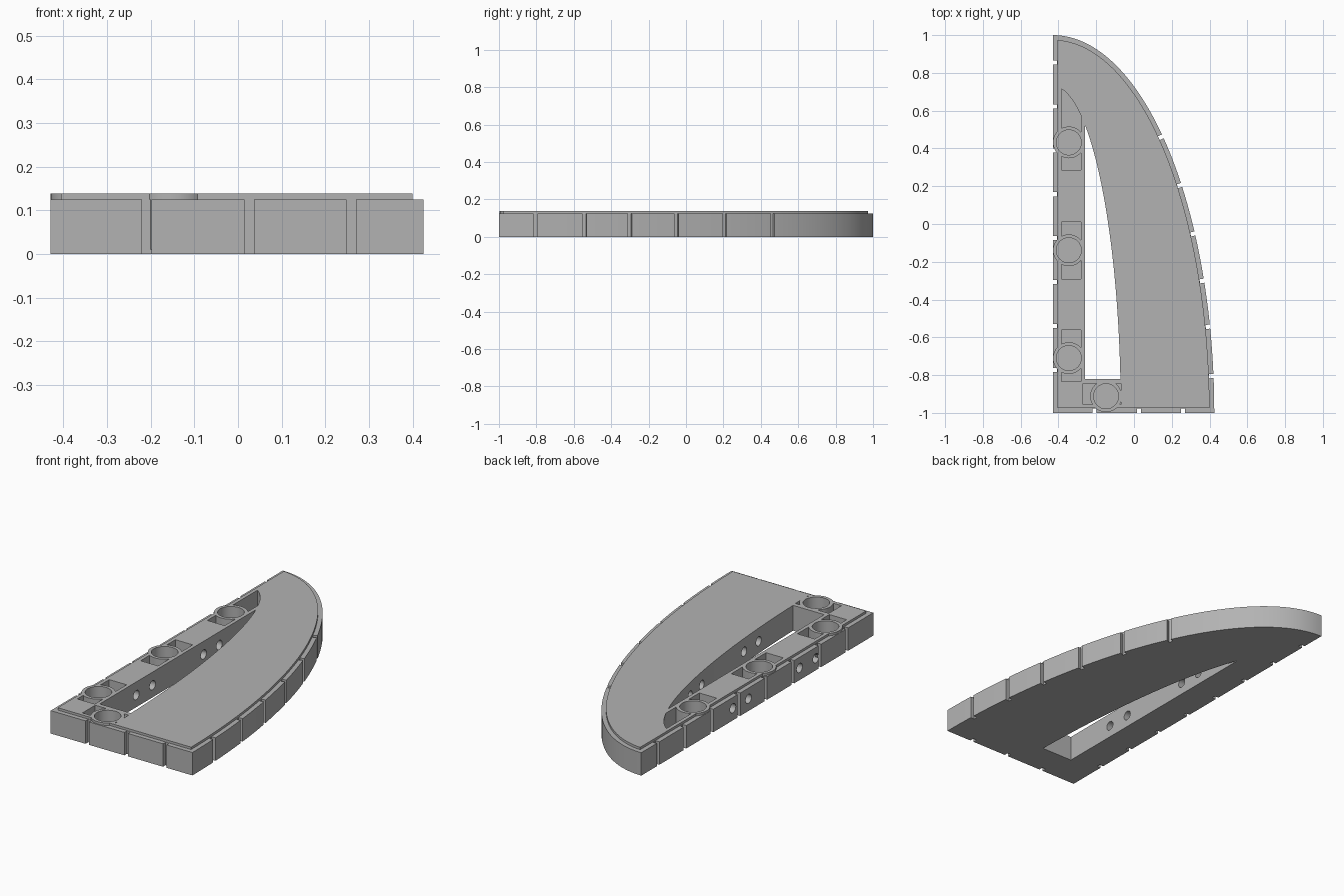
import bpy, bmesh
from math import sin, cos, pi, sqrt, atan2
from mathutils import Matrix

if "Cube" in bpy.data.objects:
    bpy.data.objects.remove(bpy.data.objects["Cube"], do_unlink=True)

grey = bpy.data.materials.new("plain grey")
grey.use_nodes = True
grey.diffuse_color = (0.45, 0.45, 0.45, 1)
grey.node_tree.nodes["Principled BSDF"].inputs["Base Color"].default_value = grey.diffuse_color

X0, Y0 = -0.43, -1.0            # square corner, centre of all quarter ellipses
BASE, TOP, FLOOR, STEP = 0.125, 0.138, 0.02, 0.025


def finish(name, bm):
    bmesh.ops.recalc_face_normals(bm, faces=bm.faces)
    mesh = bpy.data.meshes.new(name)
    bm.to_mesh(mesh)
    bm.free()
    mesh.materials.append(grey)
    obj = bpy.data.objects.new(name, mesh)
    bpy.context.collection.objects.link(obj)
    return obj


def prism(name, points, z0, z1):
    bm = bmesh.new()
    face = bm.faces.new([bm.verts.new((x, y, z0)) for x, y in points])
    grown = bmesh.ops.extrude_face_region(bm, geom=[face])["geom"]
    verts = [v for v in grown if isinstance(v, bmesh.types.BMVert)]
    bmesh.ops.translate(bm, verts=verts, vec=(0, 0, z1 - z0))
    return finish(name, bm)


def box(name, x0, x1, y0, y1, z0, z1):
    return prism(name, [(x0, y0), (x1, y0), (x1, y1), (x0, y1)], z0, z1)


def disc(name, x, y, r, z0, z1, n=48):
    pts = [(x + r * cos(2 * pi * i / n), y + r * sin(2 * pi * i / n)) for i in range(n)]
    return prism(name, pts, z0, z1)


def ellipse_y(a, b, x):
    return Y0 + b * sqrt(1 - ((x - X0) / a) ** 2)


def sector(a, b, left, low, n=56):
    """Corner region under a quarter ellipse, cut off at left and low."""
    t0 = math_asin((low - Y0) / b)
    t1 = pi / 2 - math_asin((left - X0) / a)
    arc = [(X0 + a * cos(t), Y0 + b * sin(t))
           for t in (t0 + (t1 - t0) * i / n for i in range(n + 1))]
    return [(left, low)] + arc


def math_asin(v):
    return atan2(v, sqrt(1 - v * v))


def combine(target, tool, operation):
    mod = target.modifiers.new("join", "BOOLEAN")
    mod.operation, mod.object, mod.solver = operation, tool, "EXACT"
    bpy.context.view_layer.objects.active = target
    bpy.ops.object.modifier_apply(modifier=mod.name)
    bpy.data.objects.remove(tool, do_unlink=True)


def cut(tool):
    combine(body, tool, "DIFFERENCE")


def add(tool):
    combine(body, tool, "UNION")


# Base slab with a notched rim
A, B = 0.855, 2.0
body = prism("curved_frame", sector(A, B, X0, Y0), 0, BASE)
DEPTH, HALF = 0.023, 0.011
for i in range(8):
    y = 0.855 - 0.2325 * i
    cut(box("notch", X0 - 0.1, X0 + DEPTH, y - HALF, y + HALF, -0.1, 0.3))
for x in (-0.209, 0.026, 0.259):
    cut(box("notch", x - HALF, x + HALF, Y0 - 0.1, Y0 + DEPTH, -0.1, 0.3))
for y in (0.464, 0.207, -0.05, -0.3, -0.543, -0.805):
    s = (y - Y0) / B
    c = sqrt(1 - s * s)
    tool = box("notch", -DEPTH, 0.05, -HALF, HALF, -0.1, 0.3)
    tool.data.transform(Matrix.Translation((X0 + A * c, y, 0))
                        @ Matrix.Rotation(atan2(s / B, c / A), 4, "Z"))
    cut(tool)

# Raised upper deck
add(prism("deck", sector(A - STEP, B - STEP, X0 + STEP, Y0 + STEP), BASE - 0.03, TOP))

# Long curved opening
IA, IB = 0.36, 1.73
cut(prism("opening", sector(IA, IB, -0.26, -0.82), -0.1, 0.3))

# Blind pockets beside the sockets
PL, PR = -0.385, -0.28
for y0, y1 in ((-0.835, -0.56), (-0.29, 0.01)):
    cut(box("pocket", PL, PR, y0, y1, FLOOR, 0.3))
cut(box("pocket", -0.27, -0.068, -0.955, -0.845, FLOOR, 0.3))
tip = [(PL + (PR - PL) * i / 10, ellipse_y(IA, IB, PL + (PR - PL) * i / 10)) for i in range(11)]
cut(prism("pocket", [(PR, 0.285), (PL, 0.285)] + tip, FLOOR, 0.3))

# Round sockets
for x, y in ((-0.345, 0.432), (-0.345, -0.139), (-0.345, -0.71), (-0.148, -0.912)):
    add(disc("boss", x, y, 0.084, 0.01, TOP))
    cut(disc("bore", x, y, 0.066, FLOOR, 0.3))

# Cross holes through the straight bar, continuing into the curved wall
for y in (0.21, 0.075, -0.365, -0.505):
    tool = disc("cross_hole", 0, 0, 0.025, -0.5, 0.02, 24)
    tool.data.transform(Matrix.Translation((0, y, 0.066)) @ Matrix.Rotation(pi / 2, 4, "Y"))
    cut(tool)

bpy.ops.object.select_all(action="DESELECT")
body.select_set(True)
bpy.context.view_layer.objects.active = body
bpy.ops.object.shade_smooth_by_angle(angle=pi / 6)
